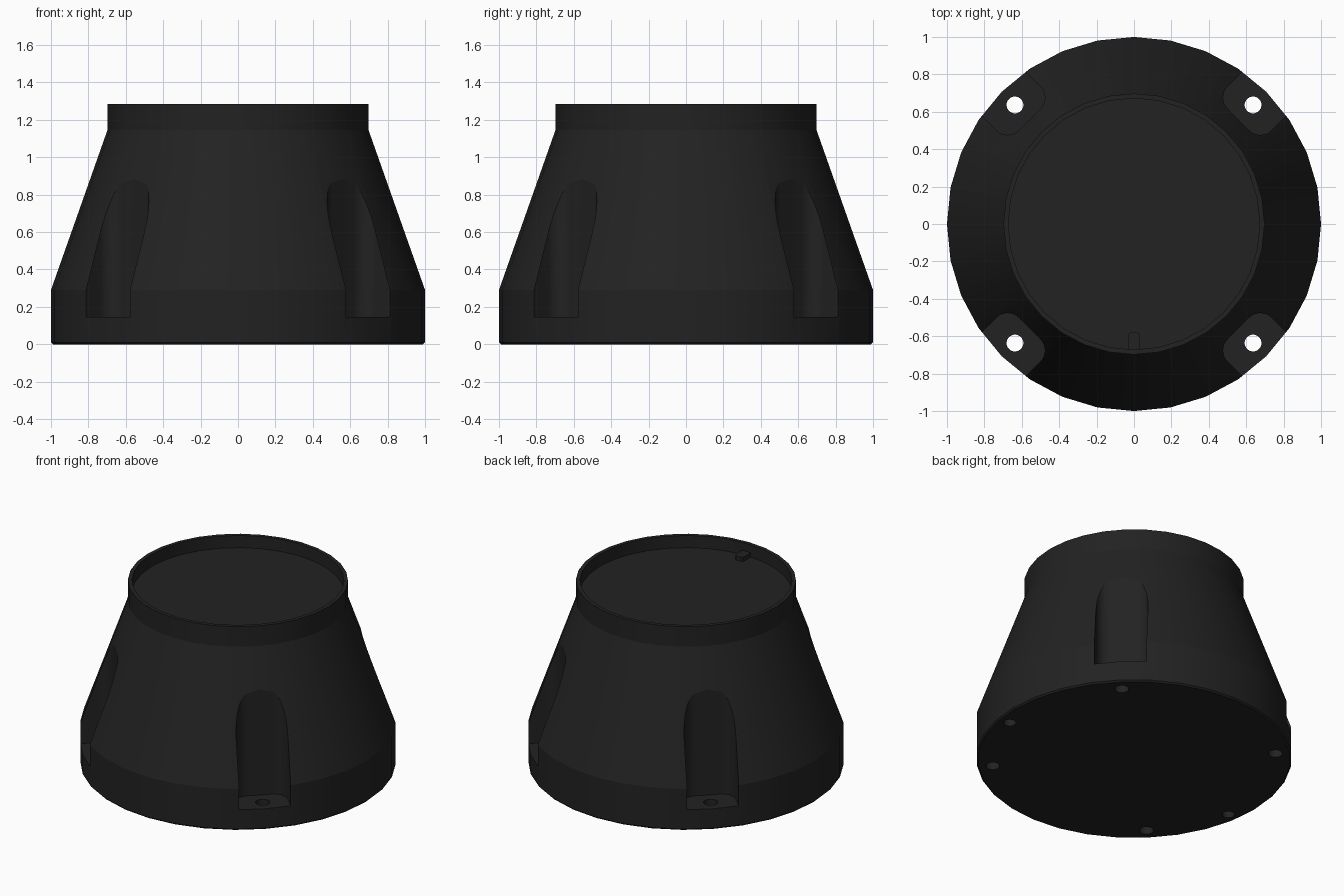
import bpy, bmesh
from math import sin, cos, pi, radians
from mathutils import Matrix

if "Cube" in bpy.data.objects:
    bpy.data.objects.remove(bpy.data.objects["Cube"])

black = bpy.data.materials.new("black_plastic")
black.diffuse_color = (0.016, 0.016, 0.016, 1)
black.use_nodes = True
black.node_tree.nodes["Principled BSDF"].inputs["Base Color"].default_value = black.diffuse_color


def make_object(name, bm):
    bmesh.ops.recalc_face_normals(bm, faces=bm.faces)
    mesh = bpy.data.meshes.new(name)
    bm.to_mesh(mesh)
    bm.free()
    mesh.materials.append(black)
    obj = bpy.data.objects.new(name, mesh)
    bpy.context.collection.objects.link(obj)
    return obj


def lathe(name, profile, sides):
    bm = bmesh.new()
    rings = [[bm.verts.new((r * sin(2 * pi * i / sides), r * cos(2 * pi * i / sides), z))
              for i in range(sides)] for r, z in profile]
    for a, b in zip(rings, rings[1:]):
        for i in range(sides):
            j = (i + 1) % sides
            bm.faces.new((a[i], a[j], b[j], b[i]))
    bm.faces.new(rings[0])
    bm.faces.new(rings[-1])
    return make_object(name, bm)


def prism(name, outline, z0, z1, angle=0.0):
    bm = bmesh.new()
    face = bm.faces.new([bm.verts.new((x, y, z0)) for x, y in outline])
    ext = bmesh.ops.extrude_face_region(bm, geom=[face])
    for v in ext["geom"]:
        if isinstance(v, bmesh.types.BMVert):
            v.co.z = z1
    bm.transform(Matrix.Rotation(angle, 4, 'Z'))
    return make_object(name, bm)


def circle(x, y, r, n=32):
    return [(x + r * cos(2 * pi * i / n), y + r * sin(2 * pi * i / n)) for i in range(n)]


def cut(target, cutter):
    mod = target.modifiers.new("cut", 'BOOLEAN')
    mod.operation = 'DIFFERENCE'
    mod.solver = 'EXACT'
    mod.object = cutter
    bpy.context.view_layer.objects.active = target
    bpy.ops.object.modifier_apply(modifier=mod.name)
    bpy.data.objects.remove(cutter)


def smooth(obj):
    bpy.ops.object.select_all(action='DESELECT')
    obj.select_set(True)
    bpy.context.view_layer.objects.active = obj
    bpy.ops.object.shade_smooth_by_angle(angle=radians(15))


# Conical housing with a straight foot, a straight collar and a recessed top
FLOOR = 1.2
housing = lathe("housing", [(0.99, 0), (1, 0.01), (1, 0.29), (0.698, 1.145),
                            (0.698, 1.285), (0.672, 1.285), (0.672, FLOOR)], 32)

# Four vertical screw pockets with rounded inner corners, and through holes
INNER, HALF, R = 0.79, 0.166, 0.085
pocket = [(1.2, -HALF), (1.2, HALF)]
for start, side in ((90, 1), (180, -1)):
    for i in range(9):
        t = radians(start + 90 * i / 8)
        pocket.append((INNER + R + R * cos(t), side * (HALF - R) + R * sin(t)))
for k in range(4):
    a = radians(45 + 90 * k)
    cut(housing, prism("pocket_cutter", pocket, 0.145, 1.1, a))
    cut(housing, prism("screw_hole_cutter", circle(0.9, 0, 0.045), -0.1, 0.3, a))

# Two blind holes in the underside
for side in (-1, 1):
    cut(housing, prism("blind_hole_cutter", circle(side * 0.905, -0.147, 0.04), -0.1, 0.1))
smooth(housing)

# Small locating key on the recessed top
key_outline = [(0.032, -0.675), (0.032, -0.592), (0.02, -0.58),
               (-0.02, -0.58), (-0.032, -0.592), (-0.032, -0.675)]
prism("locating_key", key_outline, FLOOR - 0.01, FLOOR + 0.03)
